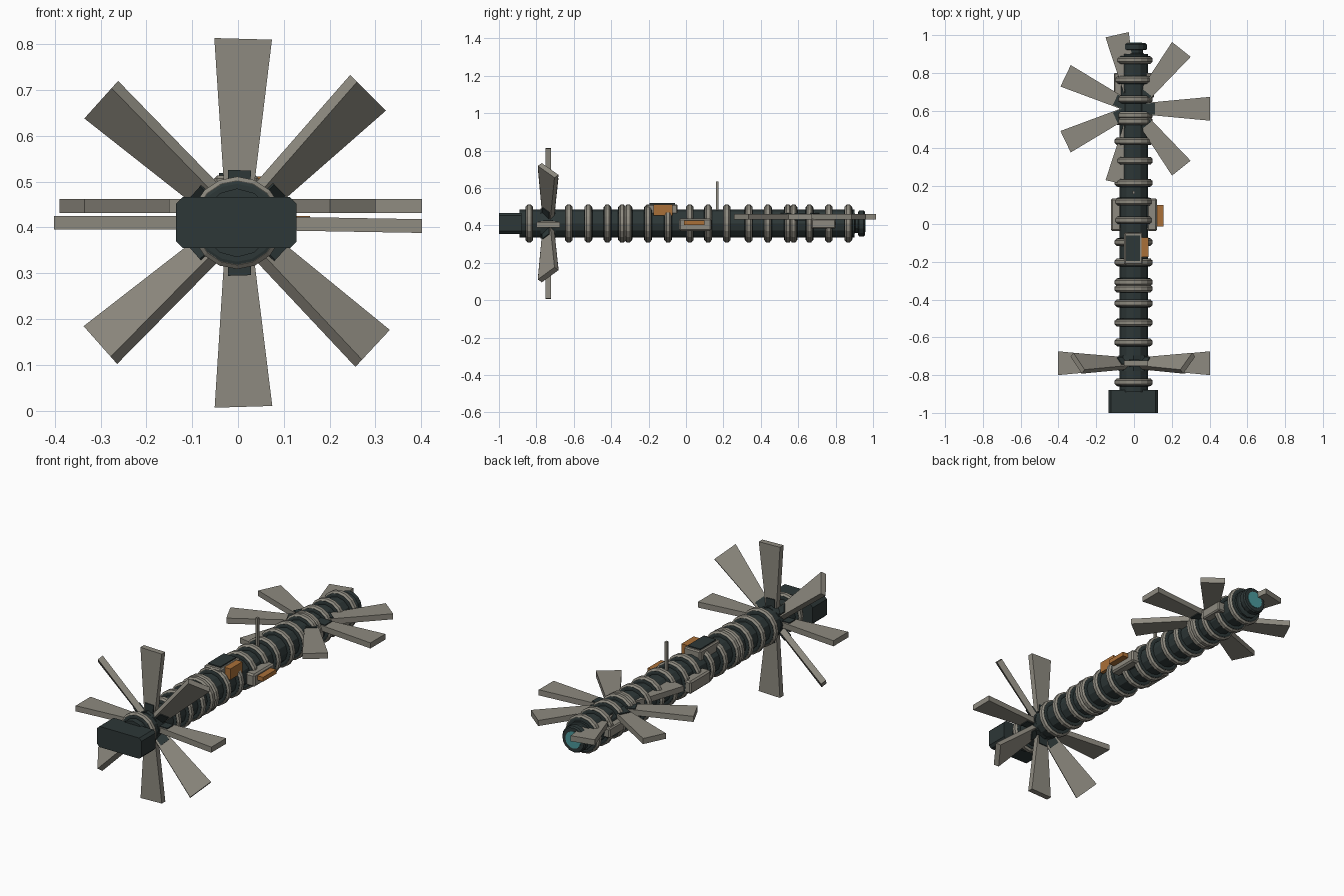
import bpy, bmesh, math
from mathutils import Vector

if "Cube" in bpy.data.objects:
    bpy.data.objects.remove(bpy.data.objects["Cube"])

CX, CZ = -0.002, 0.41          # long axis of the station


def material(name, col):
    m = bpy.data.materials.new(name)
    m.diffuse_color = (*col, 1)
    m.use_nodes = True
    m.node_tree.nodes["Principled BSDF"].inputs["Base Color"].default_value = m.diffuse_color
    return m


GREY = material("warm grey", (0.27, 0.255, 0.215))
DARK = material("dark slate", (0.026, 0.038, 0.038))
ORANGE = material("orange", (0.40, 0.16, 0.04))
TEAL = material("teal", (0.07, 0.32, 0.33))


def finish(name, bm, mat):
    bmesh.ops.recalc_face_normals(bm, faces=bm.faces[:])
    me = bpy.data.meshes.new(name)
    bm.to_mesh(me)
    bm.free()
    me.materials.append(mat)
    ob = bpy.data.objects.new(name, me)
    bpy.context.collection.objects.link(ob)
    return ob


def lathe(name, profile, mat, sides=12, x=CX, z=CZ):
    """Closed solid turned around the y axis from (y, radius) points."""
    bm = bmesh.new()
    loops = []
    for y, r in profile:
        loops.append([bm.verts.new((x + r * math.sin(2 * math.pi * i / sides), y,
                                    z + r * math.cos(2 * math.pi * i / sides)))
                      for i in range(sides)])
    for a, b in zip(loops, loops[1:]):
        for i in range(sides):
            j = (i + 1) % sides
            bm.faces.new((a[i], a[j], b[j], b[i]))
    bm.faces.new(loops[0])
    bm.faces.new(loops[-1])
    return finish(name, bm, mat)


def box(name, xs, ys, zs, mat, bevel=0.0):
    bm = bmesh.new()
    bmesh.ops.create_cube(bm, size=1)
    for v in bm.verts:
        v.co = [(s[0] + s[1]) / 2 + c * (s[1] - s[0]) for c, s in zip(v.co, (xs, ys, zs))]
    if bevel:
        bmesh.ops.bevel(bm, geom=bm.edges[:], offset=bevel, segments=1, affect='EDGES')
    return finish(name, bm, mat)


def blade(name, centre, out, wide, r0, r1, w0, w1, mat, thick=0.03):
    """Tapered slab from radius r0 to r1."""
    out, wide = Vector(out).normalized(), Vector(wide).normalized()
    n = out.cross(wide)
    bm = bmesh.new()
    ends = []
    for r, w in ((r0, w0), (r1, w1)):
        ends.append([bm.verts.new(Vector(centre) + out * r + wide * w / 2 * a + n * thick / 2 * b)
                     for a, b in ((-1, -1), (1, -1), (1, 1), (-1, 1))])
    bm.faces.new(ends[0])
    bm.faces.new(ends[1])
    for i in range(4):
        j = (i + 1) % 4
        bm.faces.new((ends[0][i], ends[0][j], ends[1][j], ends[1][i]))
    return finish(name, bm, mat)


# Main tube
lathe("main_tube", [(-0.89, 0.075), (0.90, 0.075)], DARK)

# Ribs: dark flange with a rounded grey hoop around it
for y in (-0.838, -0.627, -0.522, -0.42, -0.342, -0.308, -0.203, -0.096, 0.02, 0.118,
          0.218, 0.335, 0.438, 0.545, 0.575, 0.66, 0.763, 0.868):
    lathe("rib_flange", [(y - 0.021, 0.085), (y - 0.019, 0.091),
                         (y + 0.019, 0.091), (y + 0.021, 0.085)], DARK, 16)
    lathe("rib_hoop", [(y - 0.017, 0.092), (y - 0.009, 0.101),
                       (y + 0.009, 0.101), (y + 0.017, 0.092)], GREY, 16)

# Docking head: block with chamfered long edges and four round ports
head = box("head_block", (-0.135, 0.128), (-1.0, -0.88), (0.355, 0.466), DARK)
bm = bmesh.new()
bm.from_mesh(head.data)
long_edges = [e for e in bm.edges if abs(e.verts[0].co.y - e.verts[1].co.y) > 0.05]
bmesh.ops.bevel(bm, geom=long_edges, offset=0.014, segments=1, affect='EDGES')
bm.to_mesh(head.data)
bm.free()
for x in (-0.09, -0.04, 0.033, 0.083):
    lathe("head_port", [(-1.0, 0.017), (-0.99, 0.017)], DARK, 20, x=x, z=0.41)

# Tail: neck, end disc and glowing window
lathe("tail_neck", [(0.89, 0.075), (0.905, 0.05), (0.93, 0.05)], DARK)
lathe("tail_disc", [(0.92, 0.060), (0.925, 0.070), (0.95, 0.070), (0.957, 0.064)], DARK, 16)
lathe("tail_window", [(0.95, 0.045), (0.960, 0.045)], TEAL, 16)

# Front rotor: blades fan around the tube, each pitched between edge-on and flat
FY = -0.737
for ang, pitch in ((-1, 90), (45, 45), (88.4, 0), (138, 45),
                   (180, 90), (221.6, 45), (271.7, 0), (317, 45)):
    a, p = math.radians(ang), math.radians(pitch)
    out = Vector((math.cos(a), 0, math.sin(a)))
    tan = Vector((-out.z, 0, out.x))
    if tan.x * out.x < 0:
        tan = -tan
    wide = tan * math.cos(p) + Vector((0, math.sin(p), 0))
    c = (0, FY, CZ)
    blade("front_blade", c, out, wide, 0.06, 0.402, 0.062, 0.126, GREY)
    blade("front_blade_root", c, out, wide, 0.06, 0.115, 0.05, 0.05, DARK, 0.04)
lathe("front_hub", [(FY - 0.04, 0.08), (FY + 0.04, 0.08)], DARK, 8)

# Rear rotor: seven level blades
RC = (0, 0.61, 0.447)
for i in range(7):
    a = 2 * math.pi * i / 7
    out, wide = (math.cos(a), math.sin(a), 0), (-math.sin(a), math.cos(a), 0)
    blade("rear_blade", RC, out, wide, 0.06, 0.402, 0.062, 0.126, GREY)
    blade("rear_blade_root", RC, out, wide, 0.03, 0.11, 0.055, 0.06, DARK, 0.04)

# Side pods, mirrored left and right
for s in (-1, 1):
    def span(a, b):
        return tuple(sorted((s * a, s * b)))
    box("middle_side_pod", span(0.07, 0.123), (-0.037, 0.135), (0.37, 0.438), GREY, 0.008)
    box("rear_side_pod", span(0.06, 0.107), (0.67, 0.80), (0.383, 0.436), GREY, 0.006)

# Middle collar, orange side panel
box("middle_collar", (-0.108, 0.108), (-0.02, 0.125), (0.375, 0.435), DARK)
box("orange_side_panel", (0.12, 0.157), (-0.012, 0.10), (0.402, 0.425), ORANGE)

# Roof cabin with dark lid and orange crate
box("roof_cabin", (-0.052, 0.045), (-0.215, -0.045), (0.45, 0.513), GREY, 0.006)
box("roof_cabin_lid", (-0.042, 0.032), (-0.195, -0.06), (0.50, 0.519), DARK)
box("roof_crate", (0.035, 0.077), (-0.175, -0.072), (0.452, 0.511), ORANGE)

# Mast
box("mast", (CX - 0.007, CX + 0.007), (0.16, 0.174), (0.46, 0.635), GREY)
